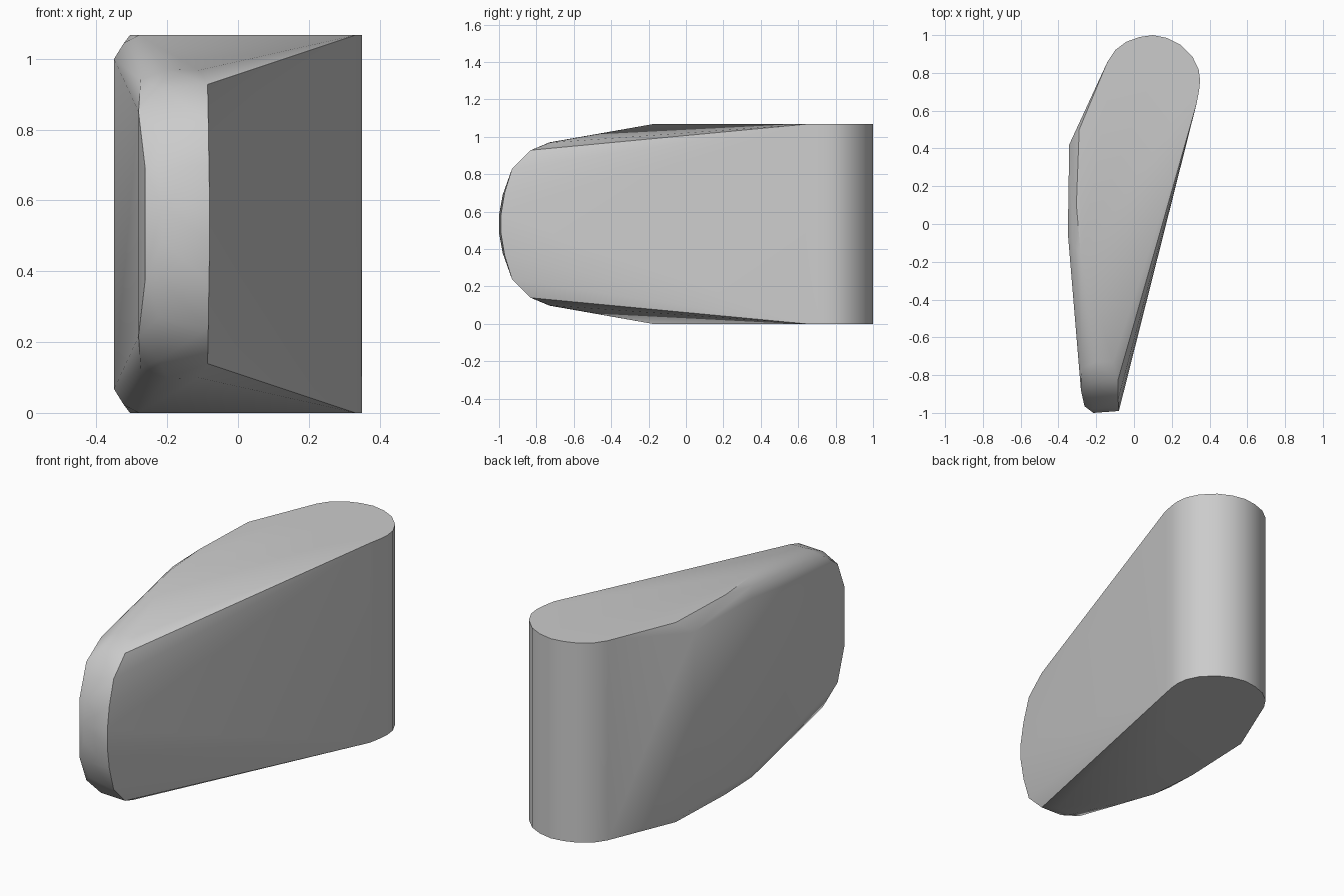
import bpy, bmesh, math
from mathutils import Vector

cube = bpy.data.objects.get("Cube")
if cube:
    bpy.data.objects.remove(cube, do_unlink=True)

HEIGHT = 1.067

# Flat cap outline: rounded back, bulging left side
cap = [(.332, .64), (.345, .71), (.35, .76), (.342, .82), (.31, .885), (.245, .95),
       (.175, .985), (.1, 1), (.03, .99), (-.04, .965), (-.1, .92), (-.14, .86),
       (-.29, .5), (-.305, .1), (-.28, -.18)]

# Upper half of the left shoulder and the rounded nose
shoulder = [(-.343, .42, 1), (-.35, -.05, 1), (-.322, -.1, 1.045),
            (-.275, -.76, .94), (-.281, -.88, .85), (-.262, -.965, .69)]
nose = [(-.2, -.73, .97), (-.11, -.73, .968), (-.222, -.84, .918), (-.086, -.83, .928),
        (-.224, -.935, .8), (-.084, -.93, .83), (-.218, -.98, .69), (-.082, -.97, .7),
        (-.215, -1, .58), (-.08, -.99, .58)]

upper = [(x, y, HEIGHT) for x, y in cap] + shoulder + nose

# Wrap the mirrored points in a single closed shell
bm = bmesh.new()
for x, y, z in upper:
    bm.verts.new((x, y, z))
    bm.verts.new((x, y, HEIGHT - z))
result = bmesh.ops.convex_hull(bm, input=bm.verts[:])
loose = [v for v in bm.verts if not v.link_faces]
bmesh.ops.delete(bm, geom=loose, context='VERTS')
bmesh.ops.dissolve_limit(bm, angle_limit=math.radians(.5), verts=bm.verts[:], edges=bm.edges[:])
bmesh.ops.recalc_face_normals(bm, faces=bm.faces[:])

mesh = bpy.data.meshes.new("wedge_body")
bm.to_mesh(mesh)
bm.free()
body = bpy.data.objects.new("wedge_body", mesh)
bpy.context.collection.objects.link(body)

# Plain grey finish
grey = bpy.data.materials.new("plain_grey")
grey.use_nodes = True
grey.diffuse_color = (.6, .6, .6, 1)
grey.node_tree.nodes["Principled BSDF"].inputs["Base Color"].default_value = (.6, .6, .6, 1)
mesh.materials.append(grey)

# Smooth shading with crisp rims
bpy.ops.object.select_all(action='DESELECT')
body.select_set(True)
bpy.context.view_layer.objects.active = body
bpy.ops.object.shade_smooth_by_angle(angle=math.radians(30))
